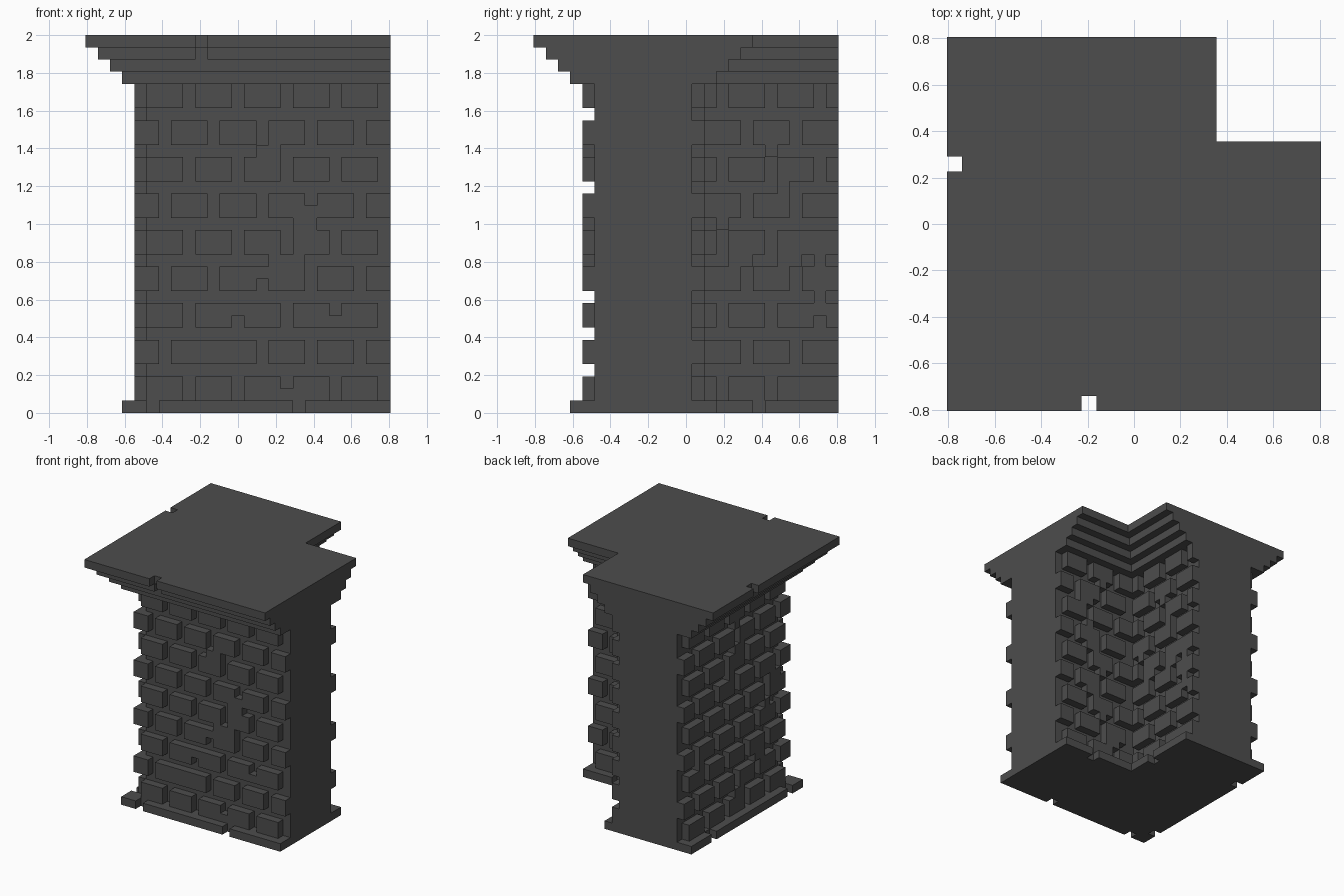
import bpy, bmesh, random

old = bpy.data.objects.get("Cube")
if old:
    bpy.data.objects.remove(old, do_unlink=True)

U = 2 / 31      # one block unit
N = 25          # footprint in units
HALF = N / 2

stone = bpy.data.materials.new("dark_grey_stone")
stone.use_nodes = True
COLOR = (0.075, 0.075, 0.075, 1)
stone.diffuse_color = COLOR
bsdf = stone.node_tree.nodes["Principled BSDF"]
bsdf.inputs["Base Color"].default_value = COLOR
bsdf.inputs["Roughness"].default_value = 0.9


def finish(name, bm):
    bmesh.ops.recalc_face_normals(bm, faces=bm.faces)
    me = bpy.data.meshes.new(name)
    bm.to_mesh(me)
    bm.free()
    me.materials.append(stone)
    ob = bpy.data.objects.new(name, me)
    bpy.context.collection.objects.link(ob)


def pos(x, y, z):
    return ((x - HALF) * U, (y - HALF) * U, z * U)


def l_slab(name, a, z0, z1, front=(), back=(), inner=(), left=()):
    """Corner-shaped slab; a is the outer inset, side lists give one-unit notches."""
    b = 18 - a
    p = [(a, a)]
    for s in front:
        p += [(s, a), (s, a + 1), (s + 1, a + 1), (s + 1, a)]
    p += [(N, a), (N, b)]
    for s in back:
        p += [(s + 1, b), (s + 1, b - 1), (s, b - 1), (s, b)]
    p.append((b, b))
    for s in inner:
        p += [(b, s), (b - 1, s), (b - 1, s + 1), (b, s + 1)]
    p += [(b, N), (a, N)]
    for s in reversed(left):
        p += [(a, s + 1), (a + 1, s + 1), (a + 1, s), (a, s)]
    bm = bmesh.new()
    face = bm.faces.new([bm.verts.new(pos(x, y, z0)) for x, y in p])
    ext = bmesh.ops.extrude_face_region(bm, geom=[face])
    verts = [g for g in ext["geom"] if isinstance(g, bmesh.types.BMVert)]
    bmesh.ops.translate(bm, verts=verts, vec=(0, 0, (z1 - z0) * U))
    finish(name, bm)


def box(bm, x, y, z):
    """Box from three (low, high) ranges in units."""
    cube = bmesh.ops.create_cube(bm, size=1)["verts"]
    for v in cube:
        v.co = pos(x[v.co.x > 0], y[v.co.y > 0], z[v.co.z > 0])


def wall_boxes(name, side, rects):
    """Blocks one unit proud of a wall; each is (start, end, bottom, top)."""
    depth = (4, 5) if side in ("front", "left") else (13, 14)
    bm = bmesh.new()
    for s, e, z0, z1 in rects:
        if side in ("front", "back"):
            box(bm, (s, e), depth, (z0, z1))
        else:
            box(bm, depth, (s, e), (z0, z1))
    finish(name, bm)


# Main wall, foot and stepped cornice
l_slab("wall_core", 5, 1, 27)
l_slab("base_course", 3, 0, 1, front=(5, 17), back=(20,), inner=(18,), left=(5, 20))
for i in range(4):
    l_slab("cornice_step_%d" % (i + 1), 3 - i, 27 + i, 28 + i,
           front=(9,) if i >= 2 else (), left=(16,) if i == 3 else ())


# Running-bond bricks, three wide with one-unit joints, shifted every other course
def course(phase, low):
    spans = ((max(s, low), min(s + 3, N)) for s in range(phase, N, 4))
    return [(s, e) for s, e in spans if e > s]


# For each wall: even phase, odd phase, lowest even start, lowest odd start
LAYOUTS = {
    "front": (1, 3, 5, 4),
    "left": (1, 3, 5, 5),
    "back": (1, 3, 14, 14),
    "inner": (0, 2, 13, 14),
}
for side, layout in LAYOUTS.items():
    rects = [(s, e, 1 + 3 * j, 3 + 3 * j) for j in range(9)
             for s, e in course(layout[j % 2], layout[2 + j % 2])]
    wall_boxes(side + "_bricks", side, rects)

# Irregular rubble pieces filling some of the joints
wall_boxes("front_rubble", "front", [
    (14, 16, 21, 22), (17, 19, 15, 17), (18, 19, 14, 15), (15, 18, 12, 13),
    (14, 17, 11, 12), (12, 14, 8, 9), (20, 22, 7, 8), (10, 12, 4, 6),
    (7, 8, 1, 2), (16, 17, 1, 2)])
wall_boxes("inner_rubble", "inner", [
    (19, 20, 21, 22), (20, 21, 18, 20), (15, 16, 15, 17), (16, 18, 12, 14),
    (20, 22, 12, 13), (23, 24, 12, 15), (23, 24, 8, 10), (23, 24, 1, 3)])

# Scattered pieces in the horizontal joints of the other two walls
random.seed(4)
for side, low in (("left", 6), ("back", 15)):
    rects = []
    for j in range(8):
        s = random.randint(low, 22)
        rects.append((s, s + random.randint(1, 2), 3 + 3 * j, 4 + 3 * j))
    wall_boxes(side + "_rubble", side, rects)
